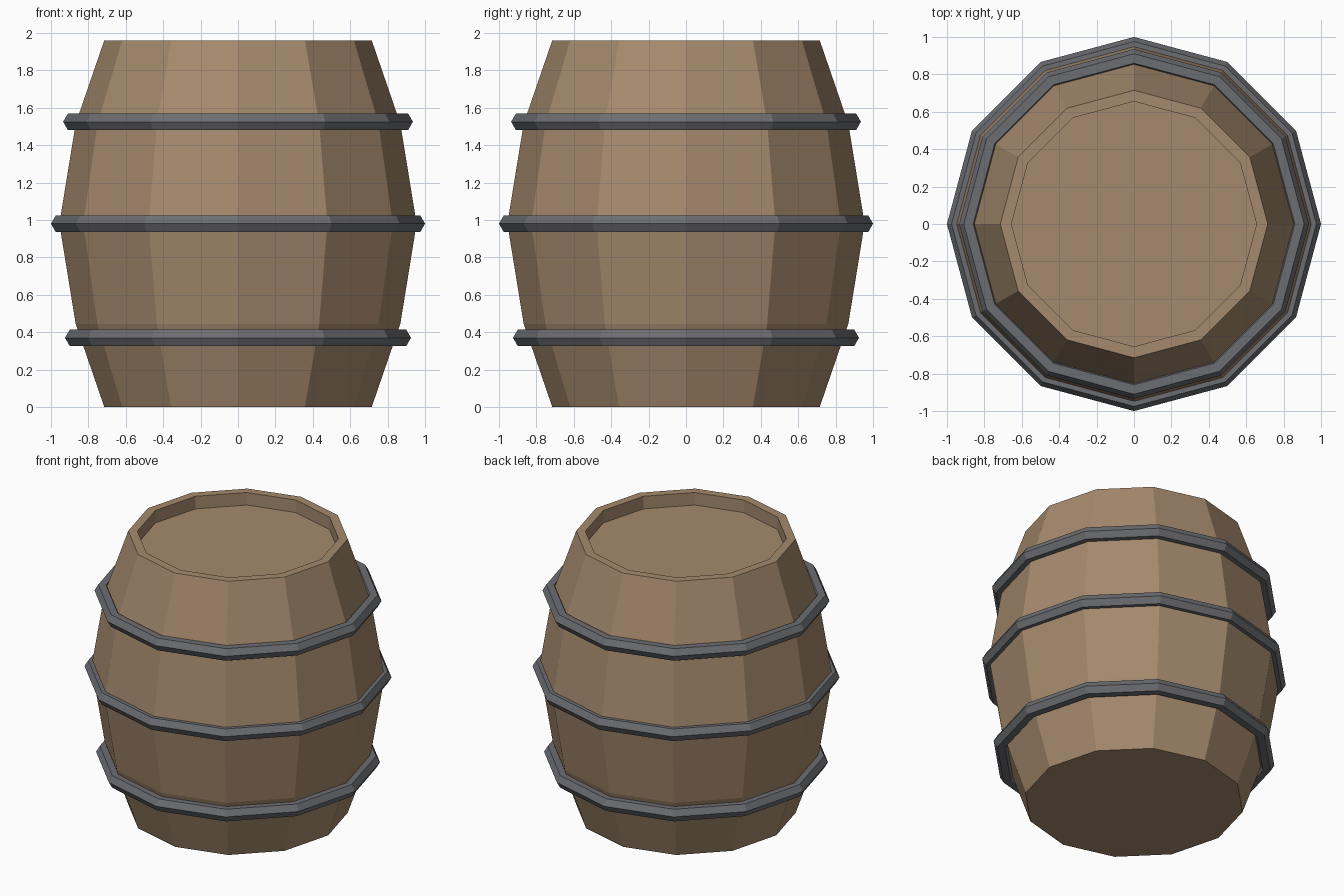
import bpy
import bmesh
from math import cos, sin, tau

cube = bpy.data.objects.get("Cube")
if cube:
    bpy.data.objects.remove(cube)

SIDES = 12


def make_material(name, rgb, metallic=0.0):
    mat = bpy.data.materials.new(name)
    mat.use_nodes = True
    mat.diffuse_color = (*rgb, 1)
    mat.node_tree.nodes["Principled BSDF"].inputs["Base Color"].default_value = (*rgb, 1)
    return mat


wood = make_material("brown wood", (0.376, 0.254, 0.153))
iron = make_material("dark iron", (0.15, 0.153, 0.165))


def lathe(name, profile, mat):
    """Turn a (radius, height) profile into a faceted solid with flat end caps."""
    bm = bmesh.new()
    rings = [[bm.verts.new((r * cos(tau * i / SIDES), r * sin(tau * i / SIDES), z))
              for i in range(SIDES)] for r, z in profile]
    for low, high in zip(rings, rings[1:]):
        for i in range(SIDES):
            j = (i + 1) % SIDES
            bm.faces.new((low[i], low[j], high[j], high[i]))
    bm.faces.new(rings[0][::-1])
    bm.faces.new(rings[-1])
    mesh = bpy.data.meshes.new(name)
    bm.to_mesh(mesh)
    bm.free()
    mesh.materials.append(mat)
    obj = bpy.data.objects.new(name, mesh)
    bpy.context.collection.objects.link(obj)
    return obj


# Barrel body: bulging staves, a narrow rim and a sunken lid
lathe("barrel_body", [(0.715, 0), (0.868, 0.445), (0.955, 0.98), (0.868, 1.515),
                      (0.715, 1.96), (0.655, 1.96), (0.655, 1.87)], wood)

# Hoops: six-sided bands around the staves
for name, radius, height in (("lower_hoop", 0.875, 0.37),
                             ("middle_hoop", 0.95, 0.98),
                             ("upper_hoop", 0.885, 1.525)):
    bpy.ops.mesh.primitive_torus_add(major_segments=SIDES, minor_segments=6,
                                     major_radius=radius, minor_radius=0.05,
                                     location=(0, 0, height))
    hoop = bpy.context.object
    hoop.name = name
    hoop.data.materials.append(iron)
    bpy.ops.object.shade_flat()
